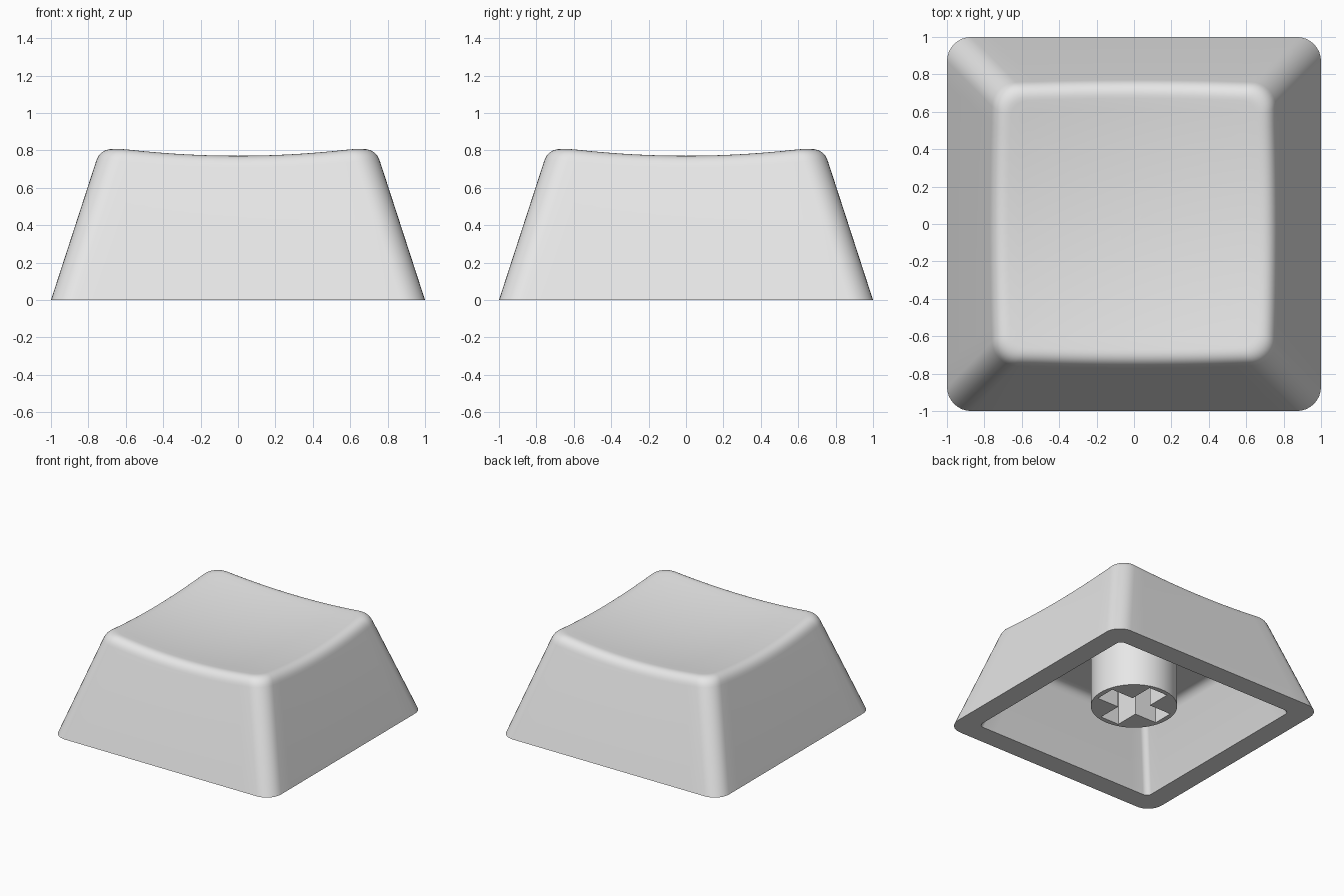
import bpy, bmesh, math
from mathutils import Vector

if "Cube" in bpy.data.objects:
    bpy.data.objects.remove(bpy.data.objects["Cube"])

SLOPE = 0.325          # inward lean of the walls per unit of height
CEILING = 0.54         # height of the underside ceiling
ARC, SIDE = 8, 14      # segments per rounded corner and per straight side

grey = bpy.data.materials.new("grey plastic")
grey.diffuse_color = (0.8, 0.8, 0.8, 1)
grey.use_nodes = True
grey.node_tree.nodes["Principled BSDF"].inputs["Base Color"].default_value = grey.diffuse_color


def outline(h, r):
    """Rounded square of half-width h and corner radius r."""
    pts = []
    for c in range(4):
        q = math.pi / 2 * c
        mid = Vector((math.cos(q + math.pi / 4), math.sin(q + math.pi / 4))) * (h - r) * math.sqrt(2)
        arc = [mid + r * Vector((math.cos(q + math.pi / 2 * i / ARC),
                                 math.sin(q + math.pi / 2 * i / ARC))) for i in range(ARC + 1)]
        end = Vector((-arc[0].y, arc[0].x))
        pts += arc + [arc[-1].lerp(end, i / SIDE) for i in range(1, SIDE)]
    return pts


COUNT = len(outline(1, 0.1))


def dish(p):
    """Height of the scooped top."""
    return 0.725 + 0.1 * (p.x ** 2 + p.y ** 2)


def flat_ring(h, r, z):
    return [Vector((p.x, p.y, z)) for p in outline(h, r)]


def fillet(a, b, c, steps):
    """Rings that round the corner b between rings a and c."""
    rings = []
    for k in range(steps + 1):
        t = k / steps
        rings.append([(1 - t) ** 2 * u + 2 * t * (1 - t) * v + t * t * w for u, v, w in zip(a, b, c)])
    return rings


def finish(obj):
    obj.data.materials.clear()
    obj.data.materials.append(grey)
    bpy.ops.object.select_all(action='DESELECT')
    obj.select_set(True)
    bpy.context.view_layer.objects.active = obj
    bpy.ops.object.shade_smooth_by_angle(angle=math.radians(35))


# Outer shell: sharp rim where wall meets dish, then rounded
low, rim, inner = [], [], []
for i in range(COUNT):
    z = 0.77
    for _ in range(6):
        p = outline(1 - SLOPE * z, 0.13)[i]
        z = dish(p)
    rim.append(Vector((p.x, p.y, z)))
    zl = z - 0.075
    pl = outline(1 - SLOPE * zl, 0.13)[i]
    low.append(Vector((pl.x, pl.y, zl)))
    pi = outline(1 - SLOPE * z - 0.075, 0.085)[i]
    inner.append(Vector((pi.x, pi.y, dish(pi))))

# Cavity: leaning inner walls rounded into a flat ceiling
top_h = 0.83 - SLOPE * CEILING
cavity = fillet(flat_ring(top_h - 0.06, 0.03, CEILING),
                flat_ring(top_h, 0.045, CEILING),
                flat_ring(top_h + SLOPE * 0.06, 0.045, CEILING - 0.06), 5)
cavity.append(flat_ring(0.83, 0.045, 0))

# Scooped top
scoop = []
for k in range(1, 12):
    ring = [Vector((p.x, p.y)) * (1 - k / 12) for p in inner]
    scoop.append([Vector((p.x, p.y, dish(p))) for p in ring])

rings = cavity + [flat_ring(1, 0.13, 0)] + fillet(low, rim, inner, 8) + scoop

bm = bmesh.new()
loops = [[bm.verts.new(p) for p in ring] for ring in rings]
for a, b in zip(loops, loops[1:]):
    for i in range(COUNT):
        j = (i + 1) % COUNT
        bm.faces.new((a[i], a[j], b[j], b[i]))
for loop, z in ((loops[0], CEILING), (loops[-1], dish(Vector((0, 0))))):
    centre = bm.verts.new((0, 0, z))
    for i in range(COUNT):
        bm.faces.new((loop[i], loop[(i + 1) % COUNT], centre))
bmesh.ops.recalc_face_normals(bm, faces=bm.faces)
mesh = bpy.data.meshes.new("cap_shell")
bm.to_mesh(mesh)
bm.free()
shell = bpy.data.objects.new("cap_shell", mesh)
bpy.context.collection.objects.link(shell)
finish(shell)

# Mounting stem: round post with a cross-shaped socket
bottom, top = 0.11, CEILING + 0.02
curve = bpy.data.curves.new("stem", 'CURVE')
curve.dimensions = '2D'
curve.fill_mode = 'BOTH'
curve.extrude = (top - bottom) / 2


def add_outline(points):
    s = curve.splines.new('POLY')
    s.points.add(len(points) - 1)
    for sp, (x, y) in zip(s.points, points):
        sp.co = (x, y, 0, 1)
    s.use_cyclic_u = True


add_outline([(0.325 * math.cos(math.tau * i / 64), 0.325 * math.sin(math.tau * i / 64)) for i in range(64)])
L, W = 0.285, 0.085
cross = []
for c in range(4):
    ca, sa = round(math.cos(math.pi / 2 * c)), round(math.sin(math.pi / 2 * c))
    cross += [(x * ca - y * sa, x * sa + y * ca) for x, y in ((L, -W), (L, W), (W, W))]
add_outline(cross)
stem = bpy.data.objects.new("stem", curve)
stem.location.z = (top + bottom) / 2
bpy.context.collection.objects.link(stem)
bpy.ops.object.select_all(action='DESELECT')
stem.select_set(True)
bpy.context.view_layer.objects.active = stem
bpy.ops.object.convert(target='MESH')
stem = bpy.context.view_layer.objects.active
bm = bmesh.new()
bm.from_mesh(stem.data)
bmesh.ops.remove_doubles(bm, verts=bm.verts, dist=0.0005)
bmesh.ops.recalc_face_normals(bm, faces=bm.faces)
bm.to_mesh(stem.data)
bm.free()
finish(stem)
